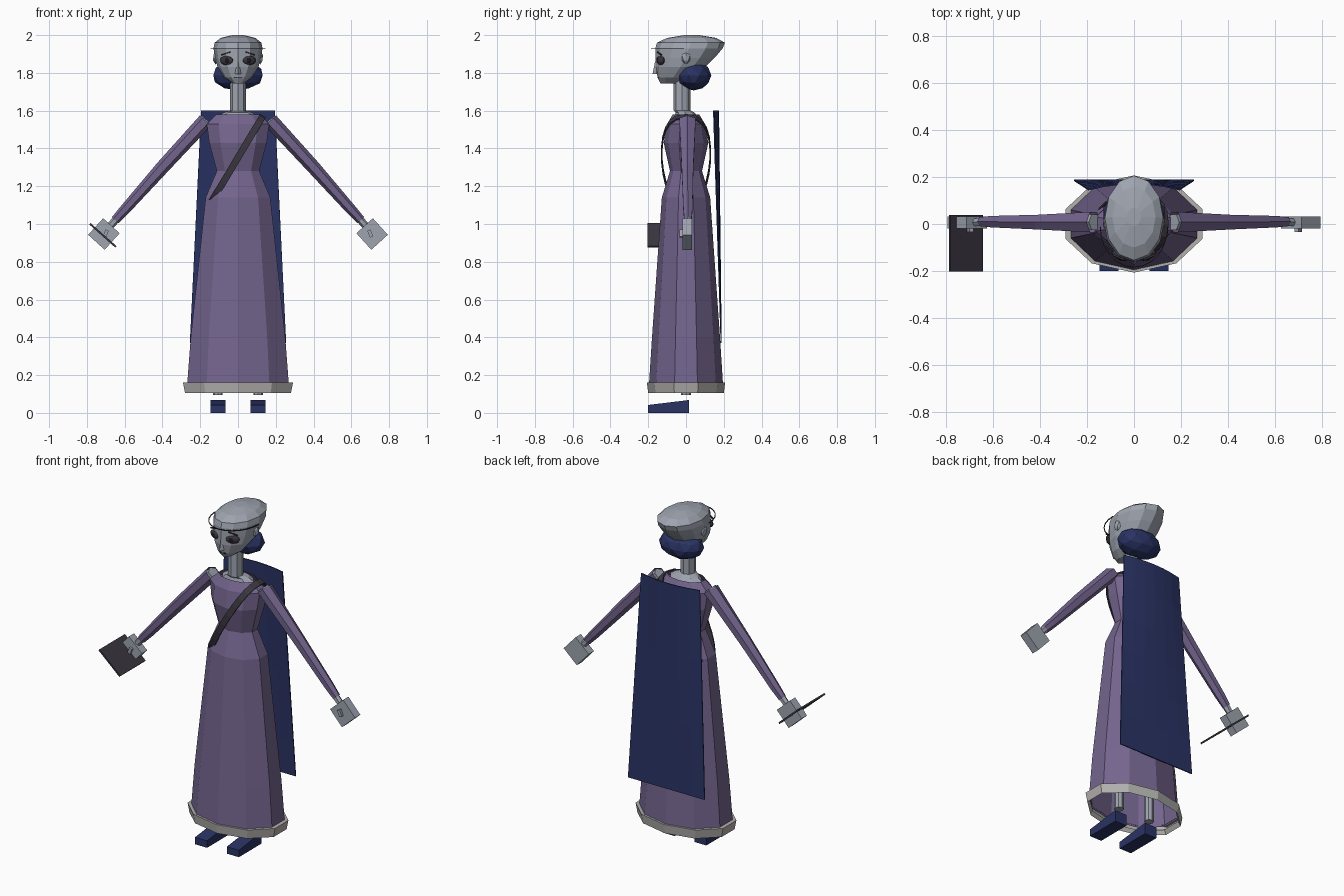
import bpy, bmesh, math
from mathutils import Vector, Matrix

if "Cube" in bpy.data.objects:
    bpy.data.objects.remove(bpy.data.objects["Cube"])


def material(name, *rgb):
    lin = [((c / 255 + 0.055) / 1.055) ** 2.4 for c in rgb] + [1]
    m = bpy.data.materials.new(name)
    m.use_nodes = True
    m.diffuse_color = lin
    m.node_tree.nodes["Principled BSDF"].inputs["Base Color"].default_value = lin
    return m


SKIN = material("pale grey skin", 158, 164, 175)
PURPLE = material("dusty purple cloth", 116, 101, 142)
BLUE = material("navy blue", 42, 51, 100)
DARK = material("charcoal", 58, 54, 64)
TRIM = material("light grey trim", 178, 177, 174)
BLACK = material("near black", 28, 26, 32)


def finish(name, bm, mat, normals=True):
    if normals:
        bmesh.ops.recalc_face_normals(bm, faces=bm.faces)
    me = bpy.data.meshes.new(name)
    bm.to_mesh(me)
    bm.free()
    me.materials.append(mat)
    ob = bpy.data.objects.new(name, me)
    bpy.context.scene.collection.objects.link(ob)
    return ob


def loft(name, rings, mat, caps=(False, False), closed=False):
    """Skin a list of equal-length point rings."""
    bm = bmesh.new()
    vs = [[bm.verts.new(p) for p in r] for r in rings]
    n = len(vs[0])
    pairs = list(zip(vs, vs[1:])) + ([(vs[-1], vs[0])] if closed else [])
    for a, b in pairs:
        for i in range(n):
            j = (i + 1) % n
            bm.faces.new((a[i], a[j], b[j], b[i]))
    for use, ring in zip(caps, (vs[0], vs[-1])):
        if use:
            bm.faces.new(ring)
    return finish(name, bm, mat)


def level(z, cy, rx, ry, n=10):
    """Horizontal elliptical ring with a vertex on the front centre line."""
    a = [math.tau * i / n - math.pi / 2 for i in range(n)]
    return [(rx * math.cos(t), cy + ry * math.sin(t), z) for t in a]


def stack(name, rows, mat, caps=(False, False), n=10):
    return loft(name, [level(*r, n=n) for r in rows], mat, caps)


def limb(name, rows, mat, caps=(False, False), n=6):
    """Tube in the xz plane; rows are (x, y, z, in-plane radius, depth radius)."""
    d = (Vector(rows[-1][:3]) - Vector(rows[0][:3])).normalized()
    side = d.cross(Vector((0, 1, 0)))
    rings = []
    for x, y, z, ra, rb in rows:
        rings.append([Vector((x, y, z)) + side * ra * math.cos(math.tau * i / n)
                      + Vector((0, rb * math.sin(math.tau * i / n), 0)) for i in range(n)])
    return loft(name, rings, mat, caps)


def box(name, loc, size, mat, tilt=0.0, turn=0.0):
    bm = bmesh.new()
    m = (Matrix.Translation(loc) @ Matrix.Rotation(turn, 4, 'Z')
         @ Matrix.Rotation(tilt, 4, 'Y') @ Matrix.Diagonal((*size, 1)))
    bmesh.ops.create_cube(bm, size=1, matrix=m)
    return finish(name, bm, mat)


def ball(name, loc, size, mat, detail=2, turn=0.0):
    bm = bmesh.new()
    m = (Matrix.Translation(loc) @ Matrix.Rotation(turn, 4, 'Z') @ Matrix.Diagonal((*size, 1)))
    bmesh.ops.create_icosphere(bm, subdivisions=detail, radius=1, matrix=m)
    return finish(name, bm, mat)


# Gown: skirt, hem band and bodice
stack("skirt", [(0.15, 0, 0.283, 0.196), (0.4, 0, 0.263, 0.18), (1.14, 0, 0.18, 0.128)], PURPLE)
stack("skirt_hem", [(0.13, 0, 0.278, 0.19), (0.105, 0, 0.295, 0.2), (0.16, 0, 0.306, 0.207),
                    (0.16, 0, 0.28, 0.194)], TRIM)
stack("bodice", [(1.14, 0, 0.18, 0.128), (1.28, 0, 0.118, 0.085), (1.43, 0, 0.16, 0.118),
                 (1.53, 0, 0.174, 0.1), (1.58, 0, 0.12, 0.07)], PURPLE)

# Neck with a flared base
stack("neck", [(1.57, 0, 0.105, 0.06), (1.59, -0.005, 0.075, 0.05), (1.6, -0.02, 0.042, 0.045),
               (1.8, -0.02, 0.042, 0.045)], SKIN, n=8)

# Head and rolled hair
stack("head", [(1.745, -0.085, 0.03, 0.05), (1.775, -0.068, 0.072, 0.082),
               (1.83, -0.03, 0.108, 0.132), (1.88, -0.005, 0.122, 0.157),
               (1.93, 0.016, 0.13, 0.178), (1.96, 0.026, 0.124, 0.18),
               (1.985, 0.03, 0.092, 0.13), (2.0, 0.03, 0.03, 0.04)], SKIN, (True, True), n=12)
ball("hair_bun", (0, 0.042, 1.787), (0.137, 0.092, 0.08), BLUE)

# Thin circlet around the brow
arc = [math.pi * (1 + i / 12) for i in range(13)]
loft("circlet", [[(r * math.cos(t), -0.01 + (r + 0.03) * math.sin(t), z)
                  for r, z in ((0.142, 1.928), (0.146, 1.928), (0.146, 1.933), (0.142, 1.933))]
                 for t in arc], DARK, (True, True))

# Face
for s, side in ((1, "left"), (-1, "right")):
    ball(side + "_eye", (s * 0.06, -0.135, 1.866), (0.04, 0.016, 0.025), DARK, 2, s * 0.45)
    ball(side + "_pupil", (s * 0.058, -0.146, 1.866), (0.016, 0.009, 0.016), BLACK, 2, s * 0.45)
    box(side + "_brow", (s * 0.065, -0.141, 1.903), (0.055, 0.008, 0.006), DARK, s * 0.3, s * 0.4)
    ball(side + "_ear", (s * 0.118, 0.0, 1.88), (0.016, 0.025, 0.035), SKIN, 1)
stack("nose", [(1.795, -0.155, 0.016, 0.022), (1.86, -0.158, 0.006, 0.006)], SKIN, (True, True), n=4)
box("mouth", (0, -0.146, 1.775), (0.04, 0.008, 0.006), DARK)

# Arms, hands, legs and shoes on both sides
lean = math.atan2(0.54, 0.49)
for s, side in ((1, "left"), (-1, "right")):
    limb(side + "_sleeve", [(s * 0.172, 0.008, 1.548, 0.04, 0.05), (s * 0.4, 0.008, 1.3, 0.036, 0.036),
                            (s * 0.6, 0.01, 1.075, 0.028, 0.028),
                            (s * 0.65, 0.01, 1.02, 0.024, 0.022)], PURPLE)
    limb(side + "_arm", [(s * 0.168, 0.008, 1.552, 0.033, 0.038),
                         (s * 0.69, 0.008, 0.975, 0.019, 0.018)], SKIN, (True, True))
    box(side + "_hand", (s * 0.71, 0.006, 0.947), (0.118, 0.05, 0.118), SKIN, s * lean)
    box(side + "_thumb", (s * 0.7, -0.022, 0.95), (0.04, 0.025, 0.018), SKIN, s * 1.2)
    stack(side + "_leg", [(0.095, 0, 0.026, 0.027), (1.0, 0, 0.03, 0.03)], SKIN, (True, True),
          n=8).location.x = s * 0.107
    outline = [(-0.2, 0), (0.015, 0), (0.015, 0.068), (-0.2, 0.042)]
    loft(side + "_shoe", [[(s * x, y, z) for y, z in outline] for x in (0.066, 0.146)],
         BLUE, (True, True))

# Flat tablet held in the right hand
box("tablet", (-0.715, -0.082, 0.94), (0.185, 0.242, 0.01), DARK, math.atan2(0.12, 0.135))

# Sash strap looping diagonally over one shoulder
across = Vector((0.86, 0, -0.51)) * 0.018
rings = []
for i in range(24):
    t = math.tau * i / 24
    c, sn = math.cos(t), math.sin(t)
    depth = (0.128 + 0.016 * c) * math.copysign(abs(sn) ** 0.75, sn)
    mid = Vector((-0.01 + 0.14 * c, depth, 1.335 + 0.235 * c))
    out = Vector((0.5 * c, sn, 0.85 * c)) * 0.004
    rings.append([mid + across + out, mid - across + out, mid - across - out, mid + across - out])
loft("shoulder_strap", rings, DARK, closed=True)

# Cape: curved at the shoulders, flattening towards the bottom
bm = bmesh.new()
grid = []
for r in range(7):
    f = r / 6
    row = []
    for k in range(-3, 4):
        u = k / 3
        y = 0.172 + 0.014 * f - 0.026 * (1 - f) * u * u
        row.append(bm.verts.new((u * (0.195 + 0.06 * f), y, 1.6 - 1.23 * f)))
    grid.append(row)
for a, b in zip(grid, grid[1:]):
    for k in range(6):
        bm.faces.new((a[k], b[k], b[k + 1], a[k + 1]))
cape = finish("cape", bm, BLUE)
thick = cape.modifiers.new("thickness", 'SOLIDIFY')
thick.thickness = 0.006
thick.offset = 0
